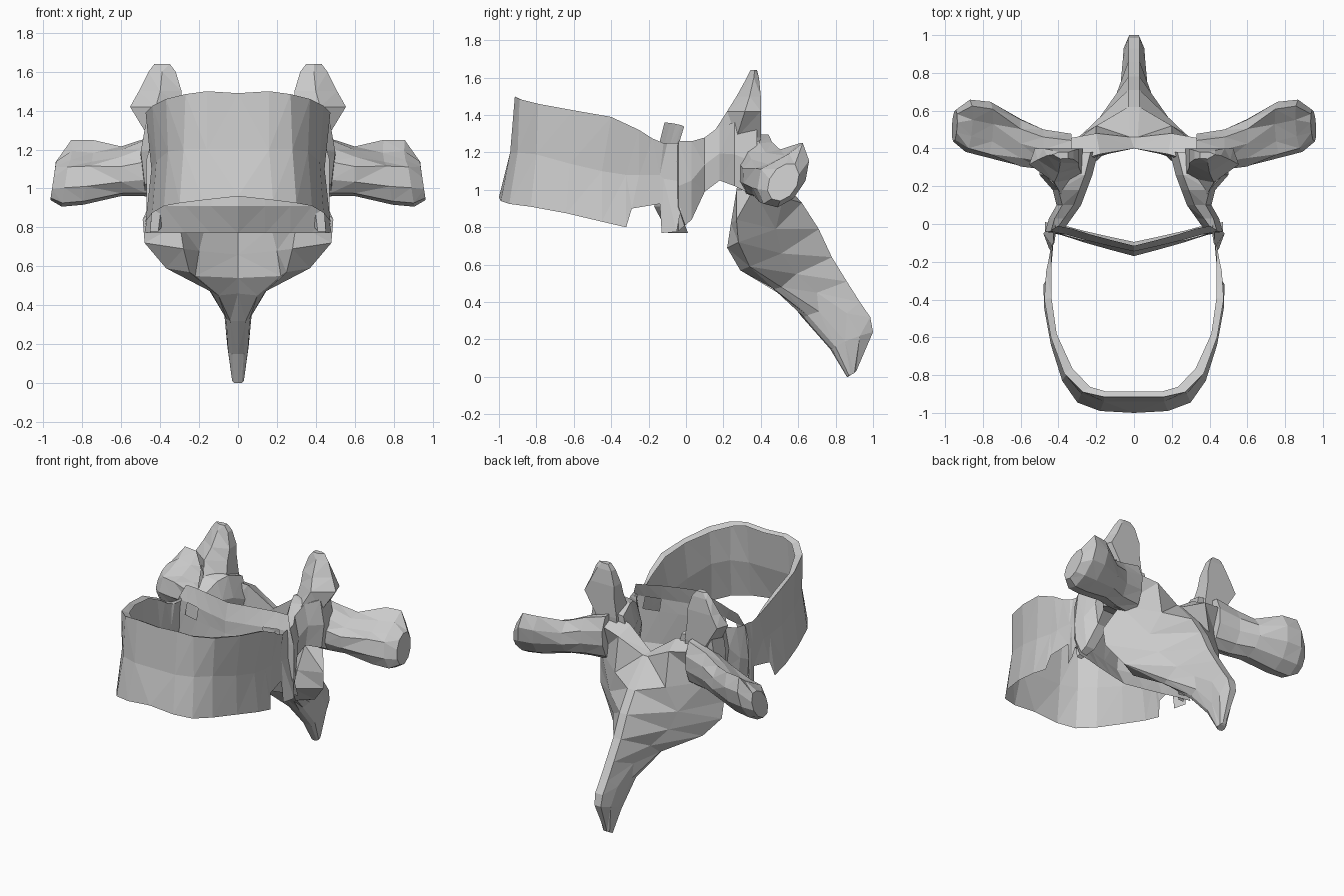
import bpy, bmesh, math


def make(name, rows, closed=False, caps=False, mirror=False, skip=()):
    """Skin a list of equal-length point rows with flat faces; optionally mirror in x."""
    bm = bmesh.new()
    vs = [[bm.verts.new(p) for p in row] for row in rows]
    n = len(rows[0])
    for i in range(len(rows) - 1):
        for j in range(n if closed else n - 1):
            if (i, j) not in skip:
                k = (j + 1) % n
                bm.faces.new((vs[i][j], vs[i][k], vs[i + 1][k], vs[i + 1][j]))
    if caps:
        bm.faces.new(vs[0])
        bm.faces.new(vs[-1])
    if mirror:
        geo = bmesh.ops.duplicate(bm, geom=bm.verts[:] + bm.edges[:] + bm.faces[:])["geom"]
        for v in geo:
            if isinstance(v, bmesh.types.BMVert):
                v.co.x *= -1
    bmesh.ops.remove_doubles(bm, verts=bm.verts, dist=0.0005)
    bmesh.ops.recalc_face_normals(bm, faces=bm.faces)
    bmesh.ops.triangulate(bm, faces=bm.faces)
    me = bpy.data.meshes.new(name)
    bm.to_mesh(me)
    bm.free()
    ob = bpy.data.objects.new(name, me)
    bpy.context.collection.objects.link(ob)
    return ob


def full(half):
    """Complete a right-half ring with its mirror image."""
    return half + [(-x, y, z) for x, y, z in reversed(half) if x > 0]


# Body wall: open U-shaped shell, columns from front centre to the back
columns = [  # bottom, waist, top, inward scale of the rim
    ((0, -1.0, .96), (0, -.94, 1.2), (0, -.915, 1.49), .96),
    ((.18, -.99, .94), (.16, -.94, 1.2), (.16, -.915, 1.50), .93),
    ((.30, -.945, .925), (.28, -.90, 1.2), (.27, -.89, 1.485), .86),
    ((.38, -.83, .91), (.36, -.80, 1.19), (.37, -.79, 1.46), .88),
    ((.44, -.64, .875), (.42, -.62, 1.14), (.44, -.60, 1.425), .93),
    ((.475, -.45, .83), (.445, -.45, 1.1), (.475, -.40, 1.39), .92),
    ((.48, -.32, .80), (.44, -.32, 1.08), (.465, -.25, 1.32), .94),
    ((.46, -.29, .90), (.44, -.25, 1.08), (.45, -.18, 1.275), .97),
    ((.44, -.14, .925), (.43, -.14, 1.08), (.44, -.12, 1.25), .98),
    ((.45, -.13, .77), (.43, -.12, 1.06), (.43, -.10, 1.25), .98),
    ((.48, -.05, .775), (.43, 0, 1.04), (.41, .04, 1.25), .98),
]
wall = []
for b, m, t, k in columns:
    wall.append([b, m, t, (t[0] * k, -.1 + (t[1] + .1) * .965, t[2] - .015)])
make("body_wall", wall, mirror=True)

# Rear wall of the body: shallow V with two small openings
back = []
for x, y in ((0, -.145), (.14, -.115), (.27, -.085), (.38, -.055), (.47, -.04)):
    s = 1 - x / .47
    back.append([(x, y + .05, .77), (x, y - .025 * s, .91), (x, y, 1.15),
                 (x * .95, y, 1.24), (x * .86, y + .03, 1.36 - .1 * x * x)])
make("body_rear_wall", back, mirror=True, skip=((2, 2),))

# Pedicles: arched bridges from body to arch
pedicle = []
for y, x0, x1, z0, z1 in ((-.04, .38, .47, .78, 1.26), (.03, .33, .45, .84, 1.26),
                          (.1, .28, .41, .99, 1.28), (.18, .25, .43, 1.05, 1.34),
                          (.26, .22, .50, 1.02, 1.36), (.38, .19, .50, .96, 1.32)):
    zm = (z0 + z1) / 2
    pedicle.append([(x0 + .03, y, z0), (x1 - .02, y, z0), (x1, y, zm),
                    (x1 - .03, y, z1), (x0 + .04, y, z1 - .02), (x0, y, zm)])
make("pedicles", pedicle, closed=True, caps=True, mirror=True)

# Upper joint processes: tapering blades
upper = []
for z, x0, x1, y0, y1 in ((1.18, .27, .43, .11, .40), (1.28, .27, .47, .13, .41),
                          (1.42, .29, .555, .22, .41), (1.50, .29, .51, .27, .41),
                          (1.60, .32, .46, .325, .40), (1.64, .35, .43, .345, .39)):
    xm, ym = (x0 + x1) / 2, (y0 + y1) / 2
    upper.append([(x0, ym - .02, z), (xm, y0, z), (x1, ym, z),
                  (x1 - .03, y1 - .01, z), (xm, y1 - .01, z), (x0, y1 - .01, z)])
make("upper_joint_processes", upper, closed=True, caps=True, mirror=True)

# Transverse processes: arms with broad tilted ends and a dished upper face
arm = []
for x, y, z, ry, rz, dish in ((.33, .38, 1.13, .10, .17, 0), (.48, .395, 1.11, .11, .15, .01),
                              (.60, .43, 1.09, .13, .13, .02), (.77, .50, 1.085, .14, .17, .07),
                              (.88, .52, 1.08, .13, .175, .06), (.95, .52, 1.04, .08, .10, 0)):
    ring = []
    for k in range(10):
        a = math.tau * k / 10 + .45
        dz = rz * math.sin(a)
        lean = .28 if x > .7 else .1
        ring.append((x - .15 * dz * (x > .7), y + ry * math.cos(a) + lean * dz,
                     z + dz * (1.1 if k == 1 else 1) - (dish if k in (2, 3) else 0)))
    arm.append(ring)
make("transverse_processes", arm, closed=True, caps=True, mirror=True)

# Laminae with lower joint processes, right half of each level
lamina = [
    [(0, .40, 1.12), (.18, .37, 1.25), (.40, .31, 1.30), (.42, .44, 1.24), (.2, .48, 1.20), (.02, .46, 1.11)],
    [(0, .42, .95), (.19, .36, .98), (.34, .27, 1.0), (.42, .36, 1.0), (.2, .52, .96), (.03, .62, .93)],
    [(0, .43, .80), (.17, .36, .80), (.30, .24, .82), (.49, .27, .84), (.27, .48, .79), (.03, .71, .79)],
    [(0, .44, .66), (.20, .36, .68), (.28, .22, .69), (.48, .28, .72), (.22, .51, .66), (.03, .78, .64)],
    [(0, .45, .54), (.22, .37, .55), (.25, .29, .57), (.37, .34, .59), (.13, .59, .55), (.03, .86, .51)],
]
# Spinous process: blade running down and back to a rounded tip
spine = [
    [(0, .51, .46), (.10, .49, .45), (.14, .47, .47), (.15, .51, .48), (.075, .70, .45), (.03, .93, .40)],
    [(0, .62, .32), (.04, .63, .32), (.06, .65, .33), (.07, .71, .35), (.06, .86, .34), (.03, .985, .32)],
    [(0, .77, .15), (.03, .78, .15), (.05, .80, .16), (.055, .85, .19), (.055, .93, .22), (.025, 1.0, .24)],
    [(0, .86, 0), (.02, .865, 0), (.03, .87, .01), (.03, .88, .01), (.025, .90, .02), (.01, .91, .03)],
]
make("laminae_and_spinous_process", [full(h) for h in lamina + spine], closed=True, caps=True)
